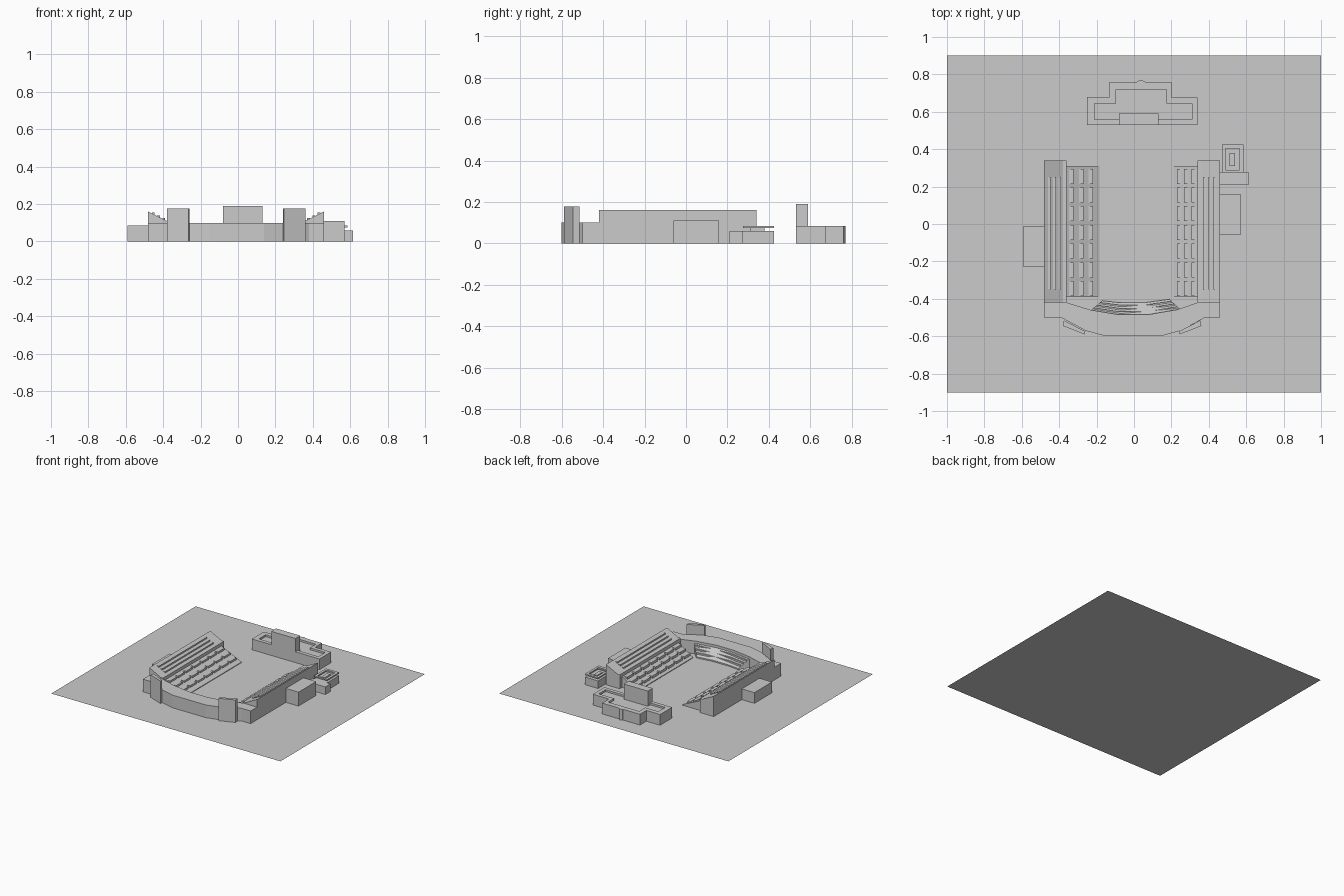
import bpy

cube = bpy.data.objects.get("Cube")
if cube:
    bpy.data.objects.remove(cube, do_unlink=True)

GREY = (0.6, 0.6, 0.6, 1)
mat = bpy.data.materials.new("plain grey")
mat.use_nodes = True
mat.diffuse_color = GREY
mat.node_tree.nodes["Principled BSDF"].inputs["Base Color"].default_value = GREY


def make(name, verts, faces):
    mesh = bpy.data.meshes.new(name)
    mesh.from_pydata(verts, [], faces)
    mesh.materials.append(mat)
    obj = bpy.data.objects.new(name, mesh)
    bpy.context.collection.objects.link(obj)
    return obj


def loft(name, low, high):
    """Closed solid between two matching loops."""
    n = len(low)
    sides = [(i, (i + 1) % n, n + (i + 1) % n, n + i) for i in range(n)]
    return make(name, low + high, [tuple(reversed(range(n))), tuple(range(n, 2 * n))] + sides)


def prism(name, outline, z0, z1):
    return loft(name, [(x, y, z0) for x, y in outline], [(x, y, z1) for x, y in outline])


def rect(x0, x1, y0, y1):
    return [(x0, y0), (x1, y0), (x1, y1), (x0, y1)]


def box(name, x0, x1, y0, y1, z0, z1):
    return prism(name, rect(x0, x1, y0, y1), z0, z1)


def extrude_y(name, profile, y0, y1):
    return loft(name, [(x, y0, z) for x, z in profile], [(x, y1, z) for x, z in profile])


def rim(name, outer, inner, z0, z1):
    """Band between two matching outlines."""
    n = len(outer)
    verts = [(x, y, z) for z in (z0, z1) for loop in (outer, inner) for x, y in loop]
    faces = []
    for i in range(n):
        j = (i + 1) % n
        faces += [(i, j, 2*n + j, 2*n + i), (n + j, n + i, 3*n + i, 3*n + j),
                  (2*n + i, 2*n + j, 3*n + j, 3*n + i), (j, i, n + i, n + j)]
    return make(name, verts, faces)


# Flat site
make("ground", [(x, y, 0) for x, y in rect(-1, 1, -0.9, 0.9)], [(0, 1, 2, 3)])


# Side stands: sloped upper deck, lower deck with benches split by aisles
def side_stand(side, outer, wall, inner):
    s = 1 if outer > 0 else -1
    lip = outer - s * 0.1
    extrude_y(side + "_upper_stand",
              [(outer, 0), (outer, 0.16), (lip, 0.11), (wall, 0.11), (wall, 0)], -0.42, 0.34)
    for k in range(3):
        a = outer - s * (0.02 + 0.028 * k)
        b = a - s * 0.014
        za = 0.16 - abs(outer - a) * 0.5
        extrude_y(f"{side}_upper_row_{k}",
                  [(a, za - 0.002), (a, za + 0.004), (b, za + 0.004), (b, za - 0.008)], -0.35, 0.25)
    extrude_y(side + "_lower_stand", [(wall, 0), (wall, 0.085), (inner, 0.005), (inner, 0)], -0.39, 0.31)
    for row in range(3):
        t = 0.07 + 0.3 * row
        a = wall + (inner - wall) * t
        b = a - s * 0.024
        z = 0.085 - 0.08 * t
        for block in range(7):
            y0 = -0.385 + 0.1 * block
            extrude_y(f"{side}_bench_{row}_{block}",
                      [(a, z - 0.015), (a, z + 0.004), (b, z + 0.004), (b, z - 0.015)], y0, y0 + 0.08)


side_stand("right", -0.48, -0.36, -0.185)
side_stand("left", 0.46, 0.34, 0.21)

# Curved end stand
outer_arc = [(-0.48, -0.42), (-0.48, -0.5), (-0.39, -0.5), (-0.26, -0.57), (-0.15, -0.6),
             (0.14, -0.6), (0.25, -0.57), (0.38, -0.5), (0.46, -0.5), (0.46, -0.42)]
inner_arc = [(0.34, -0.42), (0.23, -0.458), (0.07, -0.485), (-0.08, -0.485), (-0.23, -0.46), (-0.36, -0.42)]
prism("end_stand", outer_arc + inner_arc, 0, 0.1)

# Sloped seating inside the curve
back = [(-0.23, -0.46), (-0.08, -0.485), (0.07, -0.485), (0.245, -0.455)]
front = [(-0.17, -0.41), (-0.08, -0.42), (0.06, -0.42), (0.19, -0.402)]
loft("end_seating", [(x, y, 0) for x, y in back + front[::-1]],
     [(x, y, 0.08) for x, y in back] + [(x, y, 0.01) for x, y in front[::-1]])
for k in range(3):
    t0, t1 = 0.12 + 0.28 * k, 0.25 + 0.28 * k
    mix = lambda t: [(p[0] + (q[0] - p[0]) * t, p[1] + (q[1] - p[1]) * t) for p, q in zip(back, front)]
    z = 0.08 - 0.07 * t0
    prism(f"end_row_{k}", mix(t0) + mix(t1)[::-1], z - 0.02, z + 0.003)

# Towers on the curve
for name, s, cx in (("right_tower", -1, -0.01), ("left_tower", 1, -0.01)):
    prism(name, [(cx + s * x, y) for x, y in
                 ((0.365, -0.515), (0.37, -0.545), (0.255, -0.59), (0.25, -0.575))], 0, 0.177)

# Side annexes
box("right_annex", -0.59, -0.48, -0.23, -0.01, 0, 0.085)
box("left_annex", 0.46, 0.57, -0.06, 0.16, 0, 0.11)

# Gatehouse with a raised canopy ring
box("gatehouse_front", 0.46, 0.615, 0.21, 0.275, 0, 0.06)
box("gatehouse_back", 0.47, 0.585, 0.275, 0.425, 0, 0.06)
rim("gatehouse_canopy", rect(0.47, 0.585, 0.275, 0.425), rect(0.49, 0.565, 0.29, 0.405), 0.075, 0.085)
box("gatehouse_hut", 0.51, 0.54, 0.31, 0.38, 0.06, 0.075)

# Scoreboard building with parapet
plan = [(-0.25, 0.53), (0.34, 0.53), (0.34, 0.675), (0.2, 0.675), (0.2, 0.76), (-0.13, 0.76), (-0.13, 0.68), (-0.25, 0.68)]
inset = [(-0.21, 0.56), (0.31, 0.56), (0.31, 0.645), (0.175, 0.645), (0.175, 0.72), (-0.095, 0.72), (-0.095, 0.645), (-0.21, 0.645)]
prism("scoreboard_building", plan, 0, 0.07)
rim("scoreboard_parapet", plan, inset, 0.07, 0.085)
prism("rear_bay", [(0.06, 0.75), (0.06, 0.76), (0.04, 0.77), (0.02, 0.765), (0.01, 0.75)], 0, 0.085)
box("scoreboard", -0.08, 0.13, 0.53, 0.59, 0, 0.19)

# Make every part's faces point outward
import bmesh
for obj in bpy.context.scene.objects:
    if obj.type == "MESH" and obj.name != "ground":
        bm = bmesh.new()
        bm.from_mesh(obj.data)
        bmesh.ops.recalc_face_normals(bm, faces=bm.faces)
        bm.to_mesh(obj.data)
        bm.free()
